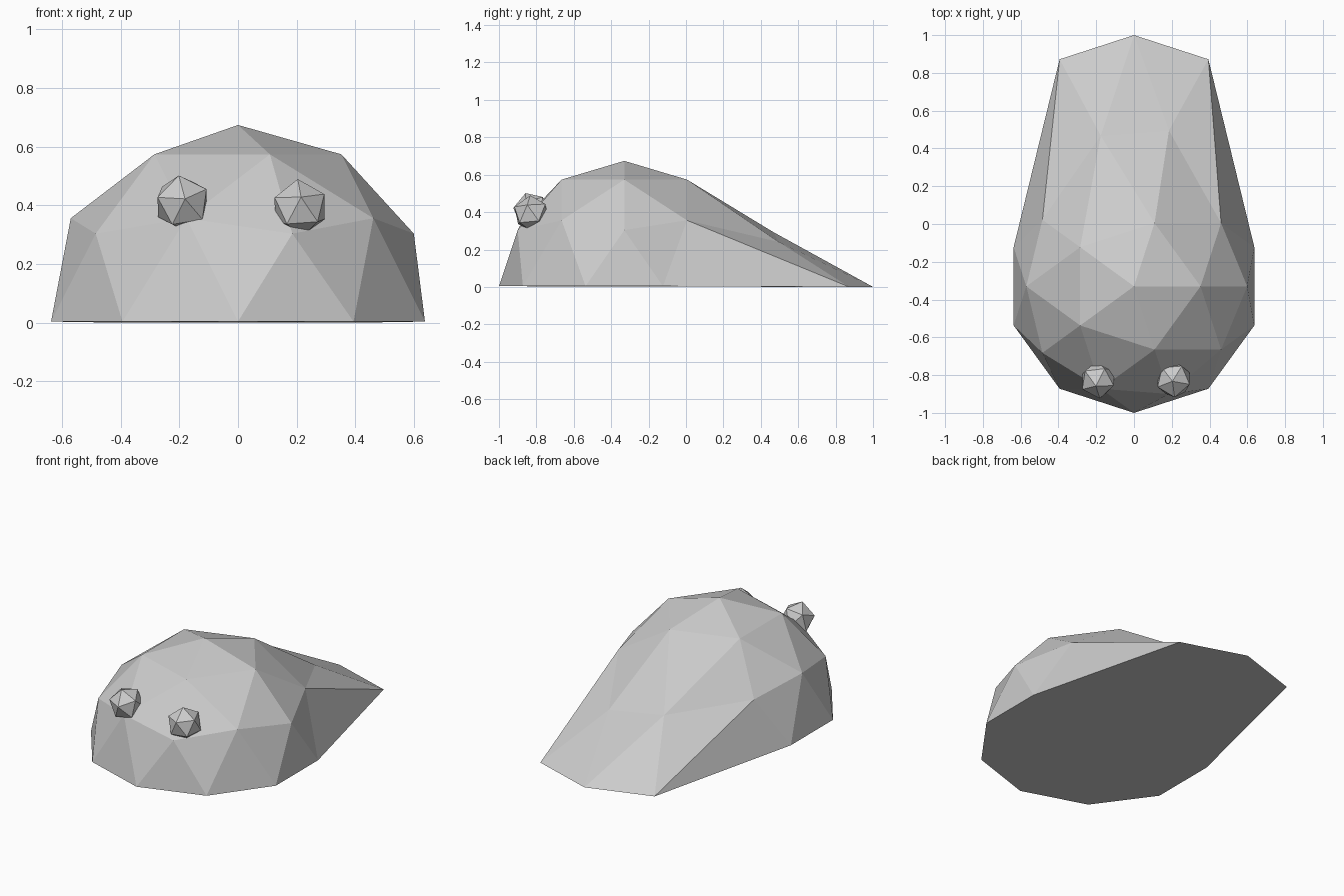
import bpy, bmesh
from mathutils import Vector, Matrix, Euler
from math import radians

if "Cube" in bpy.data.objects:
    bpy.data.objects.remove(bpy.data.objects["Cube"])

R, CY, LIFT = 0.67, -0.33, 0.004


def make_object(name, bm):
    mesh = bpy.data.meshes.new(name)
    bmesh.ops.recalc_face_normals(bm, faces=bm.faces)
    bm.to_mesh(mesh)
    bm.free()
    ob = bpy.data.objects.new(name, mesh)
    bpy.context.collection.objects.link(ob)
    return ob


# Body: upper half of a low-poly sphere with a flat base
bm = bmesh.new()
bmesh.ops.create_icosphere(bm, subdivisions=2, radius=R,
                           matrix=Matrix.Translation((0, CY, LIFT)))
low = [v for v in bm.verts if v.co.z < LIFT - 0.01]
bmesh.ops.delete(bm, geom=low, context='VERTS')
bmesh.ops.holes_fill(bm, edges=[e for e in bm.edges if e.is_boundary], sides=0)

# Tail: pull the rear base points back, the points just above follow partly
for v in bm.verts:
    if v.co.y > 0.15:
        if v.co.z < 0.1:
            v.co += Vector((0, 0.66, -LIFT))
        else:
            v.co += Vector((0, 0.255, -0.063))
make_object("body", bm)

# Eyes: small icosahedra set into the front
for name, centre, turn in (("left_eye", (-0.19, -0.825, 0.408), (10, 18, -80)),
                           ("right_eye", (0.21, -0.825, 0.39), (4, 4, -85))):
    bm = bmesh.new()
    rot = Euler([radians(a) for a in turn]).to_matrix().to_4x4()
    bmesh.ops.create_icosphere(bm, subdivisions=1, radius=0.1,
                               matrix=Matrix.Translation(centre) @ rot)
    make_object(name, bm)
